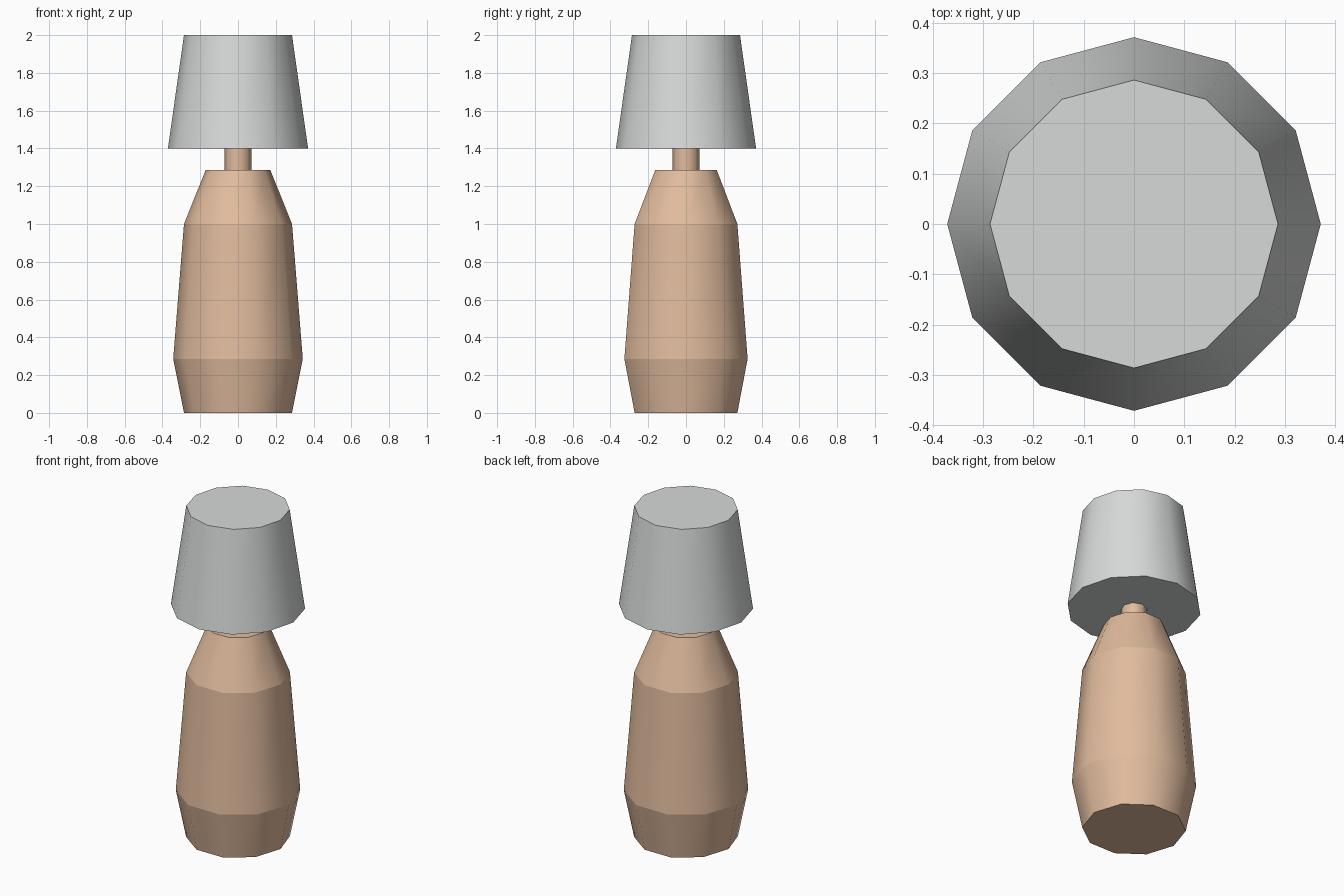
import bpy, bmesh, math

if "Cube" in bpy.data.objects:
    bpy.data.objects.remove(bpy.data.objects["Cube"])


def material(name, rgb):
    m = bpy.data.materials.new(name)
    m.diffuse_color = (*rgb, 1.0)
    m.use_nodes = True
    m.node_tree.nodes["Principled BSDF"].inputs["Base Color"].default_value = m.diffuse_color
    return m


def lathe(name, profile, sides, mat):
    """Capped stack of rings (radius, z); smooth around, sharp at every ring."""
    bm = bmesh.new()
    rings = [[bm.verts.new((r * math.cos(math.tau * i / sides),
                            r * math.sin(math.tau * i / sides), z))
              for i in range(sides)] for r, z in profile]
    for low, high in zip(rings, rings[1:]):
        for i in range(sides):
            j = (i + 1) % sides
            bm.faces.new((low[i], low[j], high[j], high[i])).smooth = True
    bm.faces.new(rings[0][::-1])
    bm.faces.new(rings[-1])
    for e in bm.edges:
        if abs(e.verts[0].co.z - e.verts[1].co.z) < 1e-5:
            e.smooth = False
    mesh = bpy.data.meshes.new(name)
    bm.to_mesh(mesh)
    bm.free()
    mesh.materials.append(mat)
    obj = bpy.data.objects.new(name, mesh)
    bpy.context.collection.objects.link(obj)
    return obj


clay = material("tan clay", (0.75, 0.50, 0.34))
fabric = material("pale grey fabric", (0.68, 0.70, 0.69))

# Ten-sided bottle-shaped base
lathe("lamp_base", [(0.286, 0), (0.343, 0.286), (0.286, 1.0), (0.171, 1.286)], 10, clay)
# Neck between base and shade
lathe("lamp_neck", [(0.0715, 1.286), (0.0715, 1.40)], 8, clay)
# Twelve-sided closed shade
lathe("lamp_shade", [(0.371, 1.40), (0.286, 2.0)], 12, fabric)
